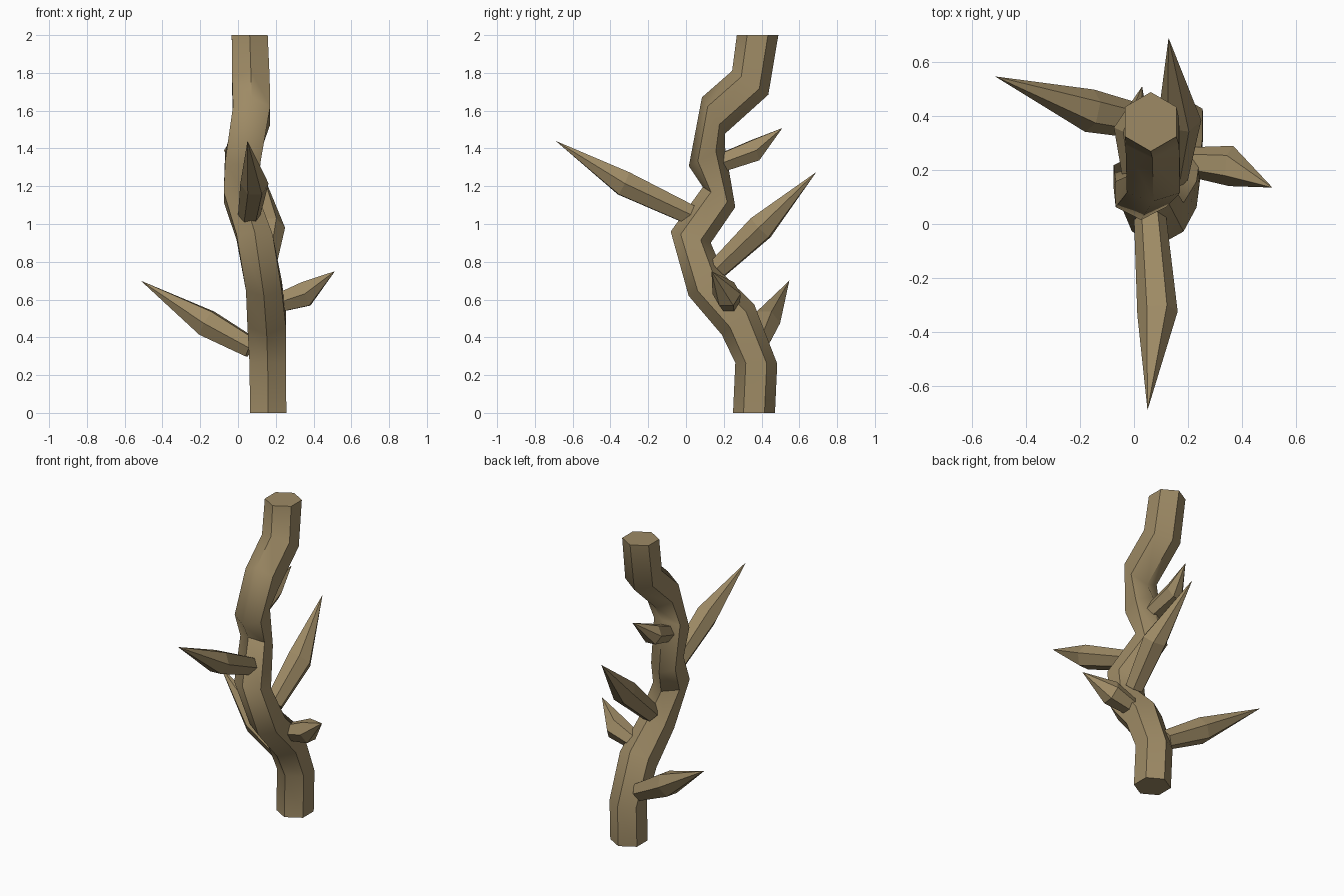
import bpy, bmesh, math
from mathutils import Vector

if "Cube" in bpy.data.objects:
    bpy.data.objects.remove(bpy.data.objects["Cube"])

bark = bpy.data.materials.new("brown bark")
bark.diffuse_color = (0.34, 0.255, 0.13, 1)
bark.use_nodes = True
bark.node_tree.nodes["Principled BSDF"].inputs["Base Color"].default_value = bark.diffuse_color


def loft(name, rings, tip=None):
    """Skin a list of six-point rings, closing with a cap or a pointed tip."""
    bm = bmesh.new()
    loops = [[bm.verts.new(p) for p in ring] for ring in rings]
    n = len(loops[0])
    for a, b in zip(loops, loops[1:]):
        for i in range(n):
            j = (i + 1) % n
            bm.faces.new((a[i], a[j], b[j], b[i]))
    bm.faces.new(loops[0][::-1])
    if tip is None:
        bm.faces.new(loops[-1])
    else:
        t = bm.verts.new(tip)
        for i in range(n):
            bm.faces.new((loops[-1][i], loops[-1][(i + 1) % n], t))
    bmesh.ops.recalc_face_normals(bm, faces=bm.faces)
    me = bpy.data.meshes.new(name)
    bm.to_mesh(me)
    bm.free()
    me.materials.append(bark)
    ob = bpy.data.objects.new(name, me)
    bpy.context.collection.objects.link(ob)
    return ob


def hexagon(c, u, v, r):
    return [c + r * (math.cos(k * math.pi / 3) * u + math.sin(k * math.pi / 3) * v)
            for k in range(6)]


# Trunk: centre x, then front corner (y, z) and back corner (y, z) of each ring
stations = [
    (0.16, 0.25, 0.00, 0.47, 0.00),
    (0.157, 0.262, 0.265, 0.482, 0.26),
    (0.152, 0.19, 0.415, 0.36, 0.575),
    (0.137, 0.015, 0.62, 0.205, 0.725),
    (0.088, -0.08, 0.96, 0.13, 0.90),
    (0.012, 0.09, 1.195, 0.26, 1.09),
    (0.026, 0.016, 1.307, 0.205, 1.41),
    (0.072, 0.085, 1.67, 0.207, 1.48),
    (0.068, 0.245, 1.81, 0.435, 1.685),
    (0.062, 0.27, 2.00, 0.488, 2.00),
]
rings = []
for x, yf, zf, yb, zb in stations:
    front, back = Vector((x, yf, zf)), Vector((x, yb, zb))
    rings.append(hexagon((front + back) / 2, (back - front).normalized(),
                         Vector((1, 0, 0)), (back - front).length / 2 + 0.001))
trunk = loft("trunk", rings)
bpy.context.view_layer.objects.active = trunk
trunk.select_set(True)
bpy.ops.object.shade_smooth_by_angle(angle=math.radians(50))

# Thorns: narrow base, swollen middle, sharp tip
thorns = [
    ("left_thorn", (0.07, 0.37, 0.345), 0.06, (-0.165, 0.42, 0.475), 0.08, (-0.515, 0.547, 0.70)),
    ("front_thorn", (0.06, 0.02, 1.05), 0.06, (0.087, -0.33, 1.215), 0.075, (0.05, -0.69, 1.44)),
    ("right_thorn", (0.21, 0.23, 0.58), 0.055, (0.36, 0.215, 0.63), 0.075, (0.513, 0.135, 0.75)),
    ("upper_back_thorn", (0.01, 0.19, 1.325), 0.055, (-0.01, 0.365, 1.39), 0.065, (0.03, 0.51, 1.508)),
    ("tall_back_thorn", (0.14, 0.17, 0.765), 0.06, (0.17, 0.395, 0.98), 0.08, (0.128, 0.69, 1.275)),
]
for name, base, r0, mid, r1, tip in thorns:
    base, mid, tip = Vector(base), Vector(mid), Vector(tip)
    d = (mid - base).normalized()
    side = Vector((0, 0, 1)).cross(d).normalized()
    up = d.cross(side)
    loft(name, [hexagon(base, side, up, r0), hexagon(mid, side, up, r1)], tip)
